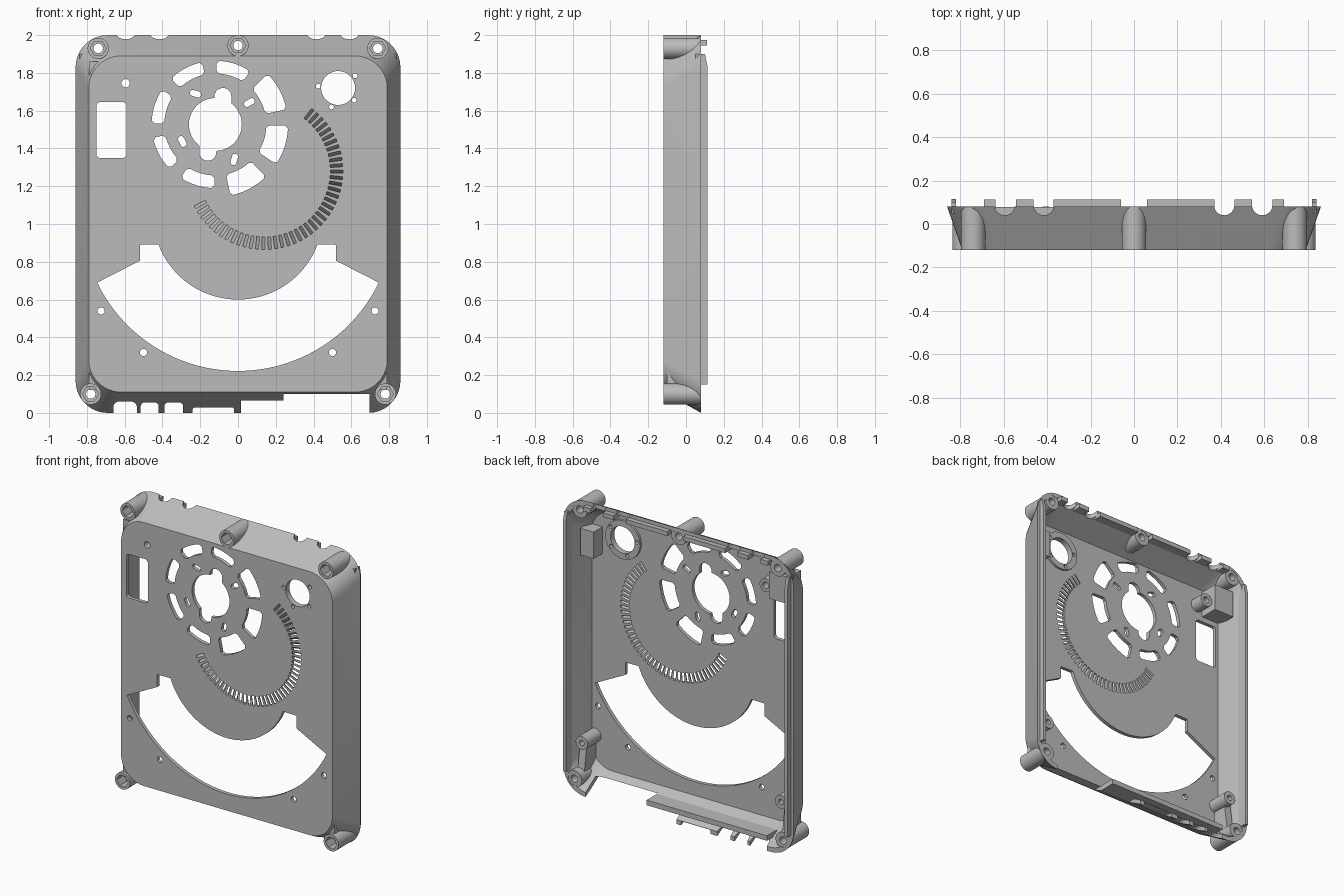
import bpy, bmesh
from math import sin, cos, pi, radians, degrees, atan2, hypot

cube = bpy.data.objects.get("Cube")
if cube:
    bpy.data.objects.remove(cube, do_unlink=True)

GREY = (0.5, 0.5, 0.5, 1)
mat = bpy.data.materials.new("grey plastic")
mat.use_nodes = True
mat.diffuse_color = GREY
mat.node_tree.nodes["Principled BSDF"].inputs["Base Color"].default_value = GREY

FRONT, BACK, PLATE = -0.12, 0.08, 0.025


# ---- outlines -------------------------------------------------------------
def arc(cx, cz, r, a0, a1, n=16):
    return [(cx + r * cos(radians(a0 + (a1 - a0) * i / n)),
             cz + r * sin(radians(a0 + (a1 - a0) * i / n))) for i in range(n + 1)]


def circle(cx, cz, r, n=32):
    return arc(cx, cz, r, 0, 360, n)[:-1]


def rect(x0, x1, z0, z1, r=0.0, n=6):
    if not r:
        return [(x0, z0), (x1, z0), (x1, z1), (x0, z1)]
    return (arc(x1 - r, z1 - r, r, 0, 90, n) + arc(x0 + r, z1 - r, r, 90, 180, n)
            + arc(x0 + r, z0 + r, r, 180, 270, n) + arc(x1 - r, z0 + r, r, 270, 360, n))


def turned(pts, angle, cx, cz):
    c, s = cos(radians(angle)), sin(radians(angle))
    return [(cx + x * c - z * s, cz + x * s + z * c) for x, z in pts]


def ring_slot(cx, cz, r0, r1, mid, half):
    """Arc shaped slot with chamfered corners."""
    e = 0.015
    d0, d1 = degrees(e / r0), degrees(e / r1)
    return (arc(cx, cz, r1, mid - half + d1, mid + half - d1, 10)
            + arc(cx, cz, r1 - e, mid + half, mid + half, 1)[:1]
            + arc(cx, cz, r0 + e, mid + half, mid + half, 1)[:1]
            + arc(cx, cz, r0, mid + half - d0, mid - half + d0, 10)
            + arc(cx, cz, r0 + e, mid - half, mid - half, 1)[:1]
            + arc(cx, cz, r1 - e, mid - half, mid - half, 1)[:1])


# ---- solids ---------------------------------------------------------------
MAPS = {"y": lambda u, v, w: (u, w, v),
        "z": lambda u, v, w: (u, v, w),
        "x": lambda u, v, w: (w, u, v)}


def prism(bm, pts, a, b, axis="y", shift=(0, 0)):
    f = MAPS[axis]
    lo = [bm.verts.new(f(u, v, a)) for u, v in pts]
    hi = [bm.verts.new(f(u + shift[0], v + shift[1], b)) for u, v in pts]
    faces = [bm.faces.new(lo), bm.faces.new(hi[::-1])]
    for i in range(len(pts)):
        j = (i + 1) % len(pts)
        faces.append(bm.faces.new((lo[i], hi[i], hi[j], lo[j])))
    bmesh.ops.recalc_face_normals(bm, faces=faces)


def finish(bm, name):
    bmesh.ops.recalc_face_normals(bm, faces=bm.faces)
    me = bpy.data.meshes.new(name)
    bm.to_mesh(me)
    bm.free()
    ob = bpy.data.objects.new(name, me)
    bpy.context.collection.objects.link(ob)
    me.materials.append(mat)
    return ob


def solid(name, *parts):
    bm = bmesh.new()
    for p in parts:
        prism(bm, *p)
    return finish(bm, name)


def activate(ob):
    bpy.ops.object.select_all(action="DESELECT")
    ob.select_set(True)
    bpy.context.view_layer.objects.active = ob


def cut(ob, *parts):
    tool = solid("cutter", *parts)
    tool.hide_render = True
    mod = ob.modifiers.new("cut", "BOOLEAN")
    mod.operation, mod.solver, mod.object = "DIFFERENCE", "EXACT", tool
    activate(ob)
    bpy.ops.object.modifier_apply(modifier=mod.name)
    bpy.data.objects.remove(tool, do_unlink=True)


# ---- tapered tray: front plate with flared walls --------------------------
t = 0.03
loops = [(FRONT, rect(-0.79, 0.79, 0.11, 1.89, 0.17, 10)),
         (BACK, rect(-0.86, 0.86, 0.0, 2.0, 0.17, 10)),
         (BACK, rect(-0.86 + t, 0.86 - t, t, 2 - t, 0.15, 10)),
         (FRONT + PLATE, rect(-0.77, 0.77, 0.13, 1.87, 0.15, 10))]
bm = bmesh.new()
rings = [[bm.verts.new((x, y, z)) for x, z in pts] for y, pts in loops]
for r0, r1 in zip(rings, rings[1:]):
    for i in range(len(r0)):
        j = (i + 1) % len(r0)
        bm.faces.new((r0[i], r0[j], r1[j], r1[i]))
bm.faces.new(rings[0])
bm.faces.new(rings[-1])
shell = finish(bm, "tray_shell")

Y0, Y1 = -0.2, 0.0


def through(pts):
    return (pts, Y0, Y1)


# large crescent opening
cz = 1.05
a_in = degrees(atan2(0.89 - cz, 0.425))
a_out = degrees(atan2(0.69 - cz, 0.745))
crescent = (arc(0, cz, 0.45, 180 - a_in, 360 + a_in, 36)
            + [(0.52, 0.89), (0.52, 0.805)]
            + arc(0, cz, 0.828, a_out, -180 - a_out, 48)
            + [(-0.52, 0.805), (-0.52, 0.89)])
cut(shell, through(crescent))

# speaker-like ring of slots and its hub
hx, hz = -0.12, 1.527
slots = [through(ring_slot(hx, hz, 0.27, 0.385 if k in (5, 6, 7) else 0.337, 73 + 45 * k, 16))
         for k in range(8)]
cut(shell, *slots, through(circle(hx, hz, 0.14, 48)))
cut(shell, through(rect(-0.125, -0.035, 1.58, 1.72, 0.044)),
    through(rect(-0.205, -0.115, 1.335, 1.48, 0.044)))
pill = rect(-0.03, 0.03, -0.016, 0.016, 0.015)
cut(shell, *[through(turned(pill, a, x, z)) for x, z, a in
             ((-0.225, 1.69, -17), (0.06, 1.643, 30), (-0.02, 1.342, 75), (-0.295, 1.437, 118))])

# window, round port and screw holes
small = [(0.62, 1.785), (0.615, 1.655), (0.495, 1.62), (0.425, 1.73)]
cut(shell, through(rect(-0.75, -0.59, 1.35, 1.645, 0.02)),
    through(circle(0.53, 1.72, 0.09)),
    through(circle(-0.595, 1.745, 0.022)),
    *[through(circle(x, z, 0.013, 12)) for x, z in small],
    *[through(circle(s * x, z, 0.019, 16)) for s in (-1, 1) for x, z in ((0.725, 0.54), (0.5, 0.32))])

# curved row of slanted vents
vents, count = [], 44
for k in range(count):
    a = 51.5 - 204.5 * k / (count - 1)
    tx, tz = sin(radians(a)), -cos(radians(a))
    cx, c2 = 0.14 + 0.382 * cos(radians(a)), 1.28 + 0.382 * sin(radians(a))
    slat = turned(rect(-0.033, 0.033, -0.008, 0.008), a, cx - 0.01 * tx, c2 - 0.01 * tz)
    vents.append((slat, FRONT - 0.01, FRONT + PLATE + 0.01, "y", (0.03 * tx, 0.03 * tz)))
cut(shell, *vents)

# cable notches in the top edge
notches = []
for x in (-0.595, -0.415, 0.415, 0.59):
    u = arc(x, 0.087, 0.047, 180, 360, 12) + [(x + 0.047, 0.14), (x - 0.047, 0.14)]
    notches.append((u, 1.9, 2.1, "z"))
cut(shell, *notches)

# connector openings along the bottom edge
ports = [(rect(x0, x1, -0.1, z, r), -0.1, 0.2) for x0, x1, z, r in
         ((-0.66, -0.535, 0.06, 0.03), (-0.515, -0.42, 0.055, 0.02), (-0.39, -0.29, 0.055, 0.02),
          (-0.24, -0.02, 0.028, 0.01))]
cut(shell, *ports, (rect(0.24, 0.695, -0.1, 0.1), -0.11, 0.2))
cut(shell, (rect(0.015, 0.245, -0.1, 0.065), -0.11, 0.2))

# ---- screw bosses ---------------------------------------------------------
bosses = {"top_left_boss": (0.74, 1.93), "top_right_boss": (-0.74, 1.93), "top_middle_boss": (0, 1.945),
          "bottom_left_boss": (0.78, 0.1), "bottom_right_boss": (-0.78, 0.1)}
objs = [shell]
for name, (x, z) in bosses.items():
    cut(shell, (circle(x, z, 0.045), -0.2, 0.2))
    boss = solid(name, (circle(x, z, 0.056, 40), FRONT, BACK - 0.002))
    cut(boss, (circle(x, z, 0.042, 6), -0.2, -0.04))
    cut(boss, (circle(x, z, 0.025, 24), -0.2, 0.2))
    objs.append(boss)

# ---- rear locating lip ----------------------------------------------------
edges = [(0.06, 0.37), (0.462, 0.543), (0.637, 0.69)]
objs.append(solid("top_lip", *[(rect(min(s * a, s * b), max(s * a, s * b), 1.945, 1.975), 0.05, 0.112)
                               for s in (-1, 1) for a, b in edges]))
lip = [(0.05, 0.15), (0.115, 0.15), (0.115, 1.83), (0.1, 1.9), (0.05, 1.9)]
for s, side in ((1, "left"), (-1, "right")):
    objs.append(solid(side + "_lip", (lip, s * 0.818, s * 0.84, "x")))
    # lower mounting post with its gusset
    post = solid(side + "_post", (circle(s * 0.745, 0.34, 0.045), FRONT + 0.02, 0.05))
    cut(post, (circle(s * 0.745, 0.34, 0.018, 16), -0.02, 0.1))
    gusset = [(-0.1, 0.12), (0.03, 0.12), (0.0, 0.33), (-0.1, 0.33)]
    objs += [post, solid(side + "_gusset", (gusset, s * 0.74, s * 0.79, "x"))]

# ---- inner details --------------------------------------------------------
shelf = solid("connector_shelf", (rect(-0.66, 0.24, 0.066, 0.1), -0.03, BACK - 0.002))
ring = solid("port_ring", (circle(0.53, 1.72, 0.13, 40), FRONT + 0.02, FRONT + 0.04))
cut(ring, (circle(0.53, 1.72, 0.09), -0.2, 0.1), *[(circle(x, z, 0.013, 12), -0.2, 0.1) for x, z in small])
tube = solid("button_tube", (circle(-0.595, 1.745, 0.045), FRONT + 0.02, 0.0))
cut(tube, (circle(-0.595, 1.745, 0.022), -0.2, 0.1))
objs += [shelf, ring, tube,
         solid("right_block", (rect(-0.79, -0.64, 1.68, 1.86), FRONT + 0.02, 0.03)),
         solid("left_block", (rect(0.69, 0.79, 1.58, 1.76), FRONT + 0.02, 0.0))]

# smooth curved sides, keep hard edges
for ob in objs:
    activate(ob)
    bpy.ops.object.shade_smooth_by_angle(angle=radians(28))
